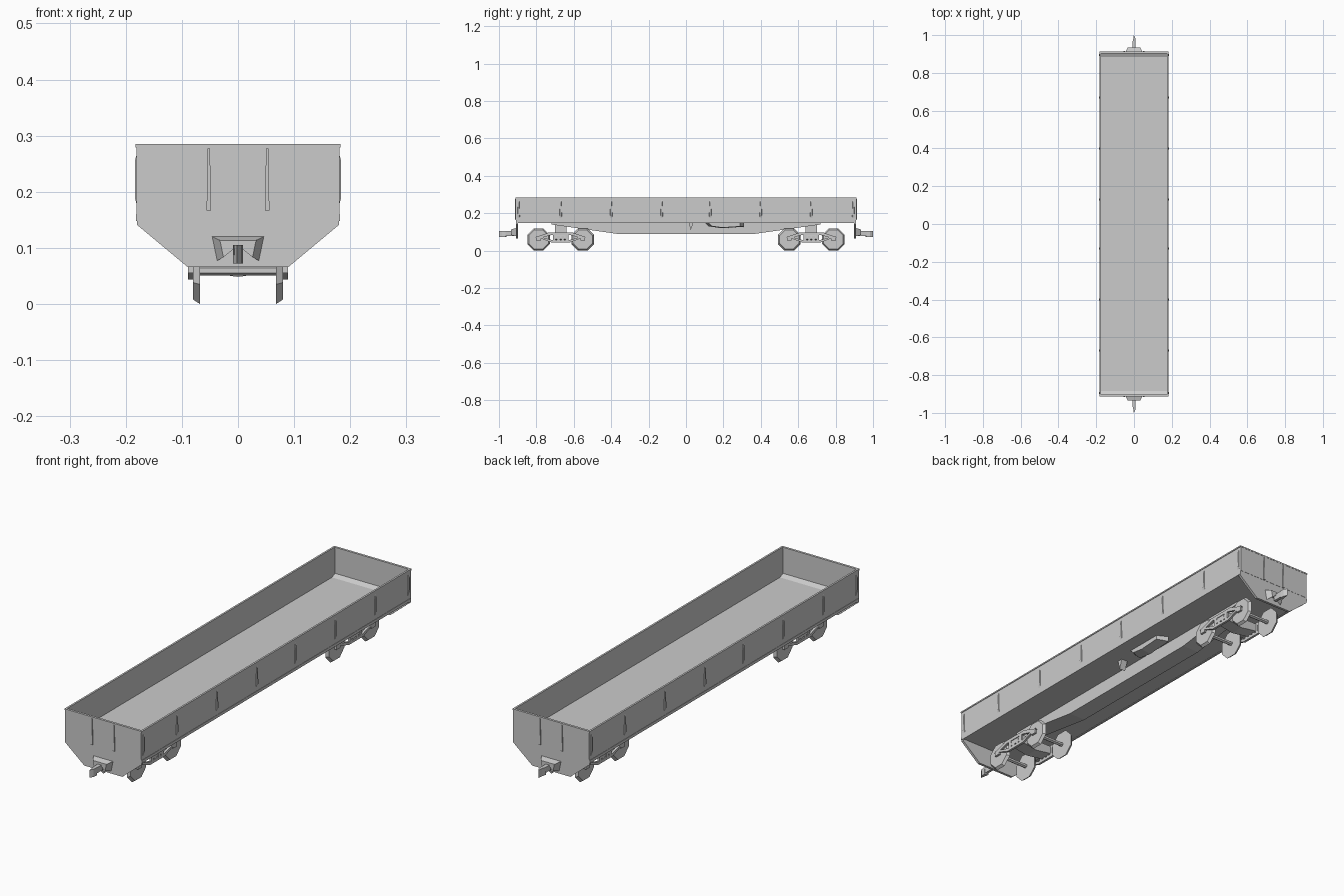
import bpy, bmesh, math
from mathutils import Matrix, Vector


def finish(name, bm):
    bmesh.ops.recalc_face_normals(bm, faces=bm.faces[:])
    me = bpy.data.meshes.new(name)
    bm.to_mesh(me)
    bm.free()
    ob = bpy.data.objects.new(name, me)
    bpy.context.collection.objects.link(ob)
    return ob


def box(name, c, s):
    bm = bmesh.new()
    bmesh.ops.create_cube(bm, size=1, matrix=Matrix.Translation(c) @ Matrix.Diagonal((*s, 1)))
    return finish(name, bm)


def prism(name, pts, axis, a, b, scale_b=1.0):
    """Extrude a profile along x (pts = y,z), y (pts = x,z) or z (pts = x,y)."""
    def place(p, t):
        return {'x': (t, p[0], p[1]), 'y': (p[0], t, p[1]), 'z': (p[0], p[1], t)}[axis]
    cx = sum(p[0] for p in pts) / len(pts)
    cy = sum(p[1] for p in pts) / len(pts)
    end = [(cx + (p[0] - cx) * scale_b, cy + (p[1] - cy) * scale_b) for p in pts]
    bm = bmesh.new()
    va = [bm.verts.new(place(p, a)) for p in pts]
    vb = [bm.verts.new(place(p, b)) for p in end]
    bm.faces.new(va)
    bm.faces.new(vb[::-1])
    n = len(pts)
    for i in range(n):
        bm.faces.new((va[i], va[(i + 1) % n], vb[(i + 1) % n], vb[i]))
    return finish(name, bm)


def disc(name, x0, x1, y, z, r0, r1, n=8):
    bm = bmesh.new()
    m = (Matrix.Translation(((x0 + x1) / 2, y, z)) @ Matrix.Rotation(math.pi / 2, 4, 'Y')
         @ Matrix.Rotation(math.pi / n, 4, 'Z'))
    bmesh.ops.create_cone(bm, cap_ends=True, segments=n, radius1=r0, radius2=r1,
                          depth=x1 - x0, matrix=m)
    return finish(name, bm)


# Floor and side walls
box("floor", (0, 0, 0.156), (0.356, 1.81, 0.012))
for sx in (-1, 1):
    box("side_wall", (sx * 0.178, 0, 0.2175), (0.005, 1.82, 0.135))
    box("side_sill", (sx * 0.178, 0, 0.154), (0.008, 1.82, 0.012))
    box("top_rail", (sx * 0.179, 0, 0.282), (0.008, 1.824, 0.006))
    # Tapered ribs outside and flat ribs inside
    for y in (-0.895, -0.67, -0.4, -0.13, 0.13, 0.4, 0.67, 0.895):
        prism("side_rib", [(y - 0.008, 0.168), (y + 0.008, 0.168), (y + 0.004, 0.276), (y - 0.004, 0.276)],
              'x', sx * 0.178, sx * 0.184, 0.6)

# End walls, end plates and couplers
for sy in (-1, 1):
    box("end_wall", (0, sy * 0.908, 0.225), (0.36, 0.006, 0.12))
    box("end_top_rail", (0, sy * 0.907, 0.282), (0.366, 0.01, 0.006))
    prism("end_plate", [(-0.18, 0.166), (0.18, 0.166), (0.18, 0.141), (0.09, 0.066), (-0.09, 0.066),
                        (-0.18, 0.141)], 'y', sy * 0.899, sy * 0.910)
    prism("inner_end_ledge", [(sy * 0.905, 0.162), (sy * 0.885, 0.162), (sy * 0.905, 0.172)],
          'x', -0.175, 0.175)
    for x in (-0.052, 0.052):
        prism("end_rib", [(x - 0.004, 0.167), (x + 0.004, 0.167), (x + 0.002, 0.277), (x - 0.002, 0.277)],
              'y', sy * 0.908, sy * 0.915)
    prism("coupler_housing", [(-0.046, 0.12), (0.046, 0.12), (0.037, 0.077), (0.012, 0.097),
                              (-0.012, 0.097), (-0.037, 0.077)], 'y', sy * 0.91, sy * 0.935, 0.7)
    prism("coupler_shank", [(-0.008, 0.104), (0.008, 0.104), (0.006, 0.078), (-0.006, 0.078)],
          'y', sy * 0.92, sy * 0.97)
    prism("coupler_knuckle", [(-0.009, sy * 0.96), (0.009, sy * 0.965), (0.007, sy * 0.985),
                              (-0.002, sy), (-0.004, sy * 0.98)], 'z', 0.072, 0.105)

# Fish-belly centre sill
prism("centre_sill", [(-0.72, 0.152), (-0.72, 0.14), (-0.37, 0.09), (0.37, 0.09),
                      (0.72, 0.14), (0.72, 0.152)], 'x', -0.04, 0.04)

# Brake gear under the floor
prism("brake_cylinder", [(0.10, 0.15), (0.12, 0.13), (0.19, 0.12), (0.31, 0.128), (0.31, 0.15)],
      'x', 0.07, 0.12, 0.8)
prism("brake_lever", [(0.015, 0.15), (0.04, 0.15), (0.025, 0.11)], 'x', 0.07, 0.10)

# Bogies
for yc in (-0.67, 0.67):
    for y in (yc - 0.118, yc + 0.118):
        disc("axle", -0.08, 0.08, y, 0.06, 0.009, 0.009, 6)
        for sx in (-1, 1):
            a, b = sx * 0.068, sx * 0.080
            r = (0.0645, 0.056) if sx > 0 else (0.056, 0.0645)
            disc("wheel", min(a, b), max(a, b), y, 0.0596, *r)
    # Cross bolster with a lower middle
    prism("bolster", [(-0.085, 0.095), (0.085, 0.095), (0.088, 0.062), (0, 0.048), (-0.088, 0.062)],
          'y', yc - 0.03, yc + 0.03)
    box("centre_pivot", (0, yc, 0.122), (0.06, 0.06, 0.058))
    for sx in (-1, 1):
        x0, x1 = sx * 0.079, sx * 0.089
        # Side frame: top bar, bottom bar, sloping arms and columns
        prism("frame_top", [(yc - 0.135, 0.072), (yc - 0.06, 0.098), (yc + 0.06, 0.098), (yc + 0.135, 0.072),
                            (yc + 0.11, 0.066), (yc + 0.05, 0.084), (yc - 0.05, 0.084), (yc - 0.11, 0.066)],
              'x', x0, x1)
        prism("frame_bottom", [(yc - 0.125, 0.072), (yc - 0.05, 0.044), (yc + 0.05, 0.044), (yc + 0.125, 0.072),
                               (yc + 0.10, 0.072), (yc + 0.045, 0.056), (yc - 0.045, 0.056), (yc - 0.10, 0.072)],
              'x', x0, x1)
        for dy in (-0.034, 0.034):
            box("frame_column", (sx * 0.084, yc + dy, 0.07), (0.01, 0.014, 0.04))
        for dy in (-0.012, 0.012):
            box("spring", (sx * 0.084, yc + dy, 0.066), (0.009, 0.014, 0.026))
        for dy in (-0.118, 0.118):
            box("axle_box", (sx * 0.083, yc + dy, 0.066), (0.012, 0.026, 0.022))
